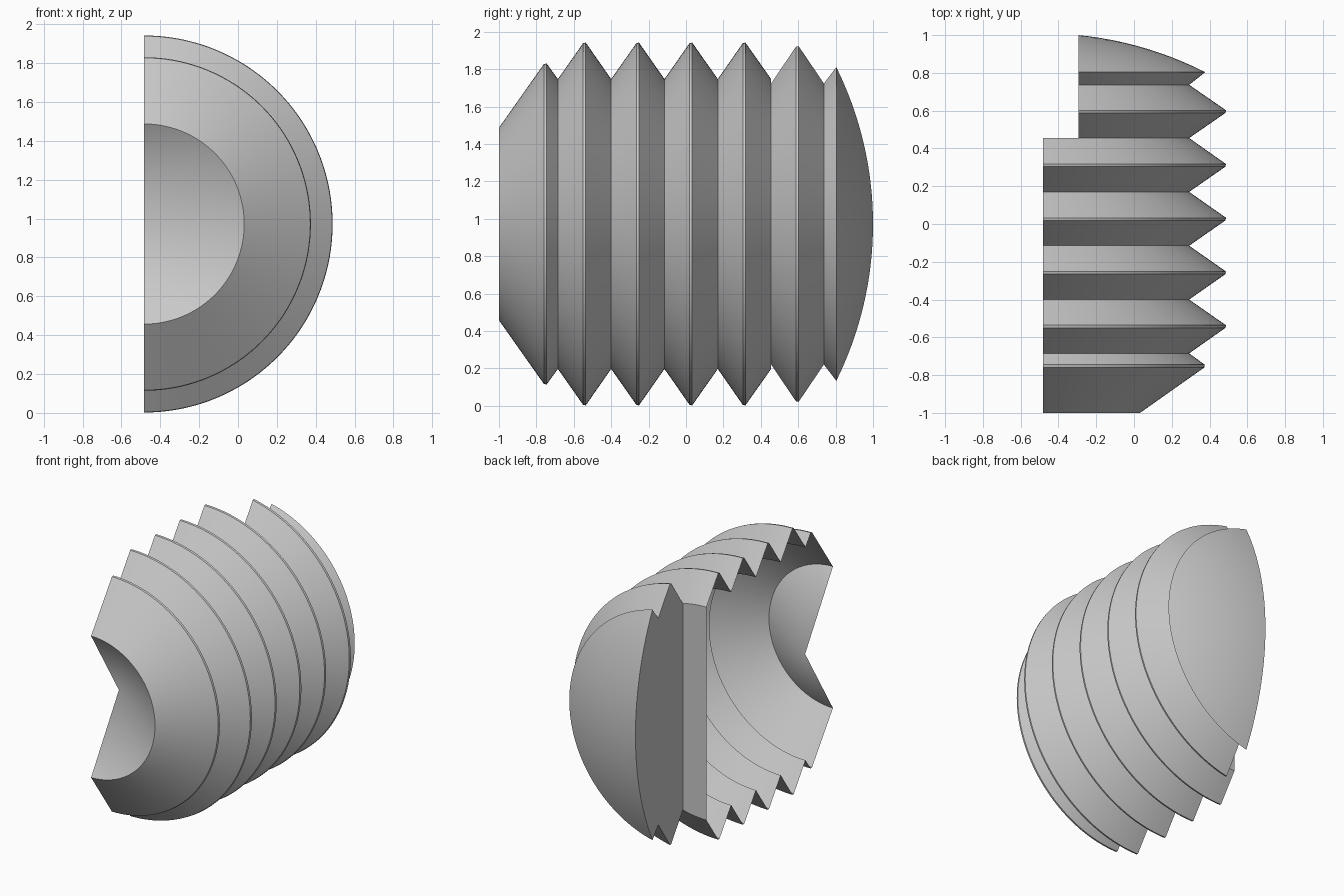
import bpy, bmesh, math

if "Cube" in bpy.data.objects:
    bpy.data.objects.remove(bpy.data.objects["Cube"])

AX, CZ = -0.483, 0.972      # centre of the turning axis (runs along y)
PEAK, VALLEY = 0.97, 0.775  # rib radii
CUT_X = -0.293              # side plane of the rear section
STEP_Y = 0.455              # where the rear section starts
SEG = 72

grey = bpy.data.materials.new("light grey")
grey.diffuse_color = (0.58, 0.58, 0.58, 1)
grey.use_nodes = True
grey.node_tree.nodes["Principled BSDF"].inputs["Base Color"].default_value = grey.diffuse_color


def half_lathe(bm, profile):
    """Revolve (y, radius) points through a half turn on the +x side."""
    rings = []
    for y, r in profile:
        if r < 1e-6:
            rings.append([bm.verts.new((AX, y, CZ))] * (SEG + 1))
            continue
        ring = []
        for i in range(SEG + 1):
            a = math.pi * (i / SEG - 0.5)
            ring.append(bm.verts.new((AX + r * math.cos(a), y, CZ + r * math.sin(a))))
        rings.append(ring)
    for a, b in zip(rings, rings[1:]):
        for i in range(SEG):
            quad = list(dict.fromkeys((a[i], b[i], b[i + 1], a[i + 1])))
            bm.faces.new(quad)


def finish(bm, name):
    me = bpy.data.meshes.new(name)
    bm.to_mesh(me)
    bm.free()
    me.materials.append(grey)
    ob = bpy.data.objects.new(name, me)
    bpy.context.collection.objects.link(ob)
    bpy.ops.object.select_all(action='DESELECT')
    ob.select_set(True)
    bpy.context.view_layer.objects.active = ob
    bpy.ops.object.shade_smooth_by_angle(angle=math.radians(28))


def rib(y):
    """Narrow blunt crest."""
    return [(y - 0.01, PEAK - 0.003), (y + 0.004, PEAK)]


# Ribbed front shell with a conical recess in its nose
profile = [(-0.68, 0), (-1.0, 0.515), (-0.76, 0.855), (-0.745, 0.858), (-0.685, VALLEY)]
for k in range(4):
    profile += rib(-0.54 + 0.2845 * k)
    profile.append((-0.40 + 0.285 * k, VALLEY))
bm = bmesh.new()
half_lathe(bm, profile)
for f in bm.faces:
    f.normal_flip()
bm.normal_update()
finish(bm, "ribbed_shell")

# Rear section with a domed end, trimmed by a side plane and closed there
R = 1.9
dome = [0.86 * (1 - k / 14) for k in range(15)]
profile = [(STEP_Y, VALLEY)] + rib(0.598) + [(0.737, VALLEY)]
profile += [(-0.8905 + math.sqrt(R * R - r * r), r) for r in dome]
bm = bmesh.new()
half_lathe(bm, profile)
bmesh.ops.bisect_plane(bm, geom=bm.verts[:] + bm.edges[:] + bm.faces[:],
                       plane_co=(CUT_X, 0, 0), plane_no=(1, 0, 0), clear_inner=True)
for f in bm.faces:
    f.normal_flip()
rim = [v for v in bm.verts if abs(v.co.x - CUT_X) < 1e-4]
upper = sorted((v for v in rim if v.co.z > CZ), key=lambda v: v.co.y)
lower = sorted((v for v in rim if v.co.z <= CZ), key=lambda v: -v.co.y)
wall = bm.faces.new(upper + lower)
wall.normal_update()
if wall.normal.x > 0:
    wall.normal_flip()
bm.normal_update()
finish(bm, "domed_end")

# Flat strip closing the step between both sections
bm = bmesh.new()
a0 = math.acos((CUT_X - AX) / VALLEY)
arc = [a0 + (math.pi / 2 - a0) * i / 10 for i in range(11)]
pts = [(AX + VALLEY * math.cos(a), CZ + VALLEY * math.sin(a)) for a in arc]
pts += [(x, 2 * CZ - z) for x, z in reversed(pts)]
strip = bm.faces.new([bm.verts.new((x, STEP_Y, z)) for x, z in pts])
strip.normal_update()
if strip.normal.y < 0:
    strip.normal_flip()
finish(bm, "step_strip")
